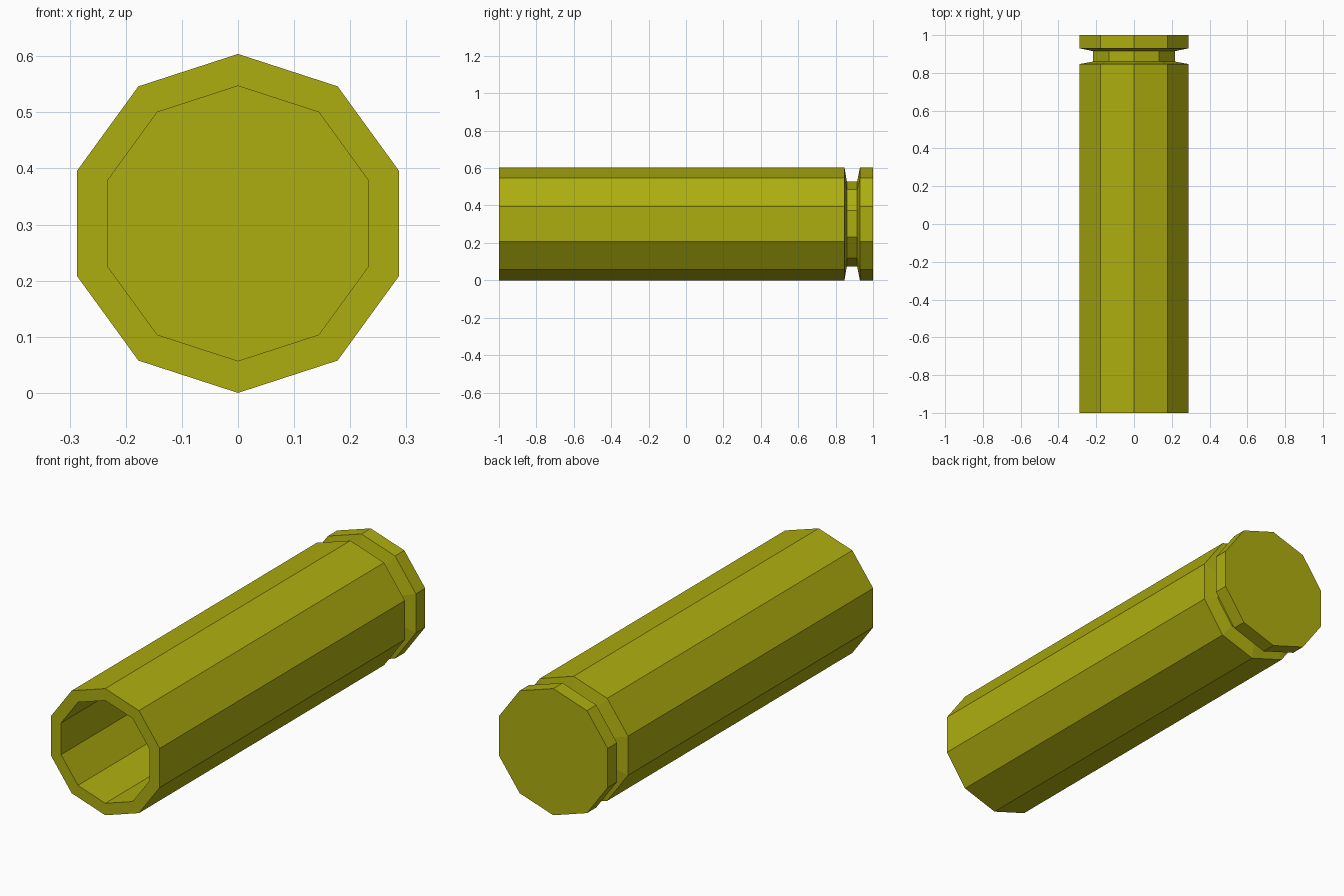
import bpy, bmesh, math

if "Cube" in bpy.data.objects:
    bpy.data.objects.remove(bpy.data.objects["Cube"])

SIDES = 10
CENTRE_Z = 0.302
# (y, radius): cavity floor, open mouth, outer wall, groove, rim
PROFILE = [(0.80, 0.245), (-1.0, 0.245), (-1.0, 0.302), (0.847, 0.302),
           (0.86, 0.227), (0.915, 0.227), (0.93, 0.302), (1.0, 0.302)]

bm = bmesh.new()
rings = []
for y, r in PROFILE:
    ring = []
    for i in range(SIDES):
        a = 2 * math.pi * i / SIDES
        ring.append(bm.verts.new((r * math.sin(a), y, CENTRE_Z + r * math.cos(a))))
    rings.append(ring)

# Walls between neighbouring rings
for a, b in zip(rings, rings[1:]):
    for i in range(SIDES):
        j = (i + 1) % SIDES
        bm.faces.new((a[i], a[j], b[j], b[i]))

# Cavity floor and closed base
bm.faces.new(rings[0])
bm.faces.new(rings[-1])
bmesh.ops.recalc_face_normals(bm, faces=bm.faces)

mesh = bpy.data.meshes.new("casing")
bm.to_mesh(mesh)
bm.free()
casing = bpy.data.objects.new("casing", mesh)
bpy.context.collection.objects.link(casing)

brass = bpy.data.materials.new("brass")
brass.diffuse_color = (0.42, 0.42, 0.005, 1)
brass.use_nodes = True
brass.node_tree.nodes["Principled BSDF"].inputs["Base Color"].default_value = brass.diffuse_color
mesh.materials.append(brass)
